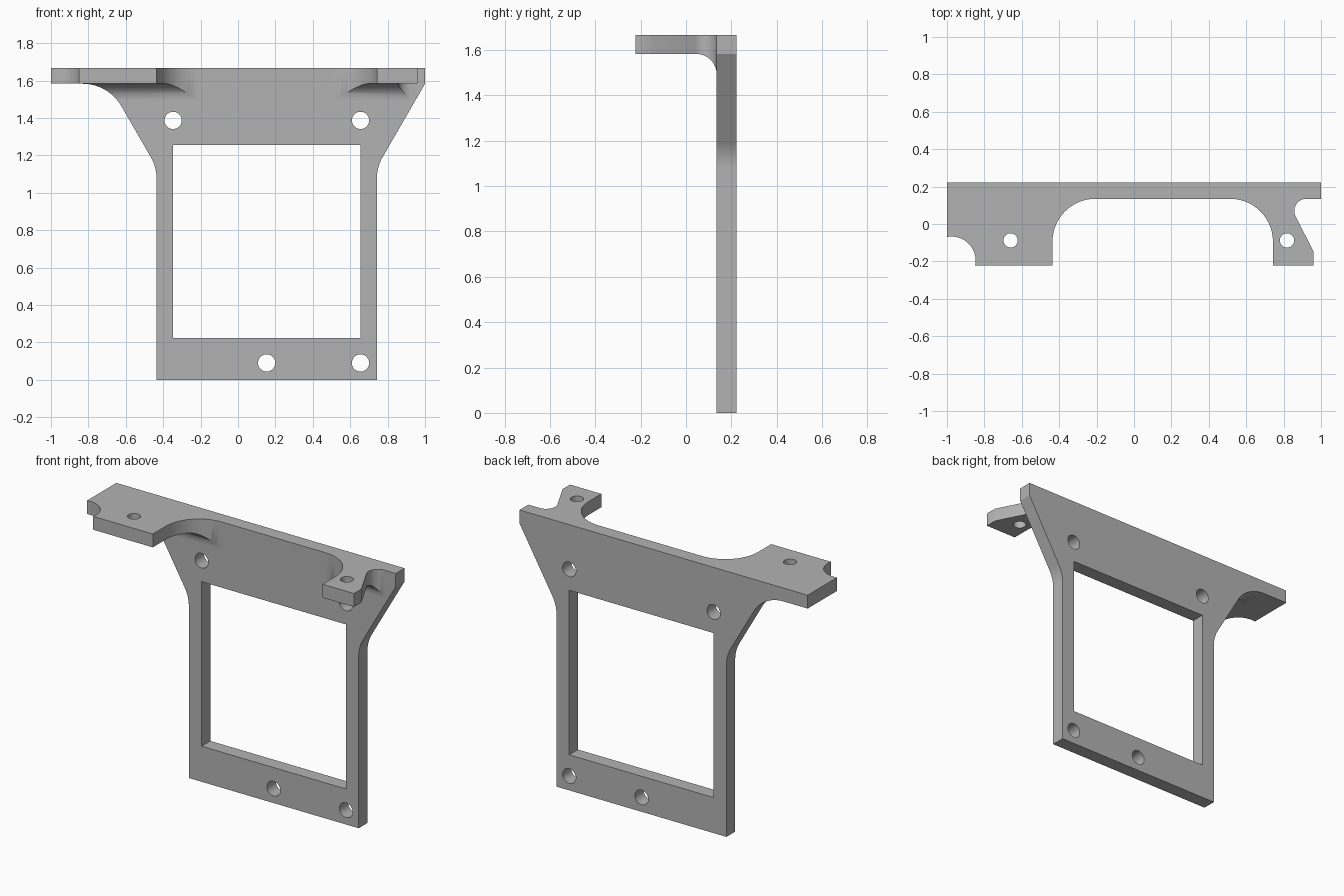
import bpy, bmesh, math
from mathutils import Vector

if "Cube" in bpy.data.objects:
    bpy.data.objects.remove(bpy.data.objects["Cube"], do_unlink=True)

TOP, UNDER = 1.667, 1.583      # plate top and underside
FRONT, BACK = 0.135, 0.222     # panel front and back
LEFT, RIGHT = -0.436, 0.743    # panel sides


def rounded(corners, steps=14):
    """Outline from (u, v) or (u, v, radius) corners."""
    out = []
    for i, c in enumerate(corners):
        p = Vector(c[:2])
        if len(c) < 3:
            out.append(p)
            continue
        radius = c[2]
        a = (Vector(corners[i - 1][:2]) - p).normalized()
        b = (Vector(corners[(i + 1) % len(corners)][:2]) - p).normalized()
        half = a.angle(b) / 2
        centre = p + (a + b).normalized() * radius / math.sin(half)
        start = p + a * radius / math.tan(half) - centre
        end = p + b * radius / math.tan(half) - centre
        first = math.atan2(start.y, start.x)
        sweep = math.remainder(math.atan2(end.y, end.x) - first, math.tau)
        for k in range(steps + 1):
            t = first + sweep * k / steps
            out.append(centre + Vector((math.cos(t), math.sin(t))) * radius)
    return out


def circle(u, v, r, n=40):
    return [Vector((u + r * math.cos(k * math.tau / n), v + r * math.sin(k * math.tau / n)))
            for k in range(n)]


def prism(name, outline, axis, low, high):
    """Closed solid from a flat outline swept along one axis."""
    place = {"x": lambda p, d: (d, p.x, p.y),
             "y": lambda p, d: (p.x, d, p.y),
             "z": lambda p, d: (p.x, p.y, d)}[axis]
    bm = bmesh.new()
    near = [bm.verts.new(place(p, low)) for p in outline]
    far = [bm.verts.new(place(p, high)) for p in outline]
    bm.faces.new(near[::-1])
    bm.faces.new(far)
    for i in range(len(near)):
        bm.faces.new((near[i - 1], near[i], far[i], far[i - 1]))
    bmesh.ops.recalc_face_normals(bm, faces=bm.faces[:])
    mesh = bpy.data.meshes.new(name)
    bm.to_mesh(mesh)
    bm.free()
    obj = bpy.data.objects.new(name, mesh)
    bpy.context.scene.collection.objects.link(obj)
    return obj


def combine(body, tool, operation):
    mod = body.modifiers.new("cut", "BOOLEAN")
    mod.operation, mod.solver, mod.object = operation, "EXACT", tool
    bpy.context.view_layer.update()
    bpy.context.view_layer.objects.active = body
    bpy.ops.object.modifier_apply(modifier=mod.name)
    bpy.data.objects.remove(tool, do_unlink=True)


# L-shaped bar with a filleted inside corner
bracket = prism("mounting_bracket", rounded([
    (BACK, 0), (BACK, TOP), (-BACK, TOP), (-BACK, UNDER),
    (FRONT, UNDER, 0.09), (FRONT, 0)]), "x", -1, 1)

# Flared front outline
combine(bracket, prism("front_outline", rounded([
    (LEFT, -0.1), (RIGHT, -0.1), (RIGHT, 1.138, 0.22), (1.1, 1.756),
    (-1.1, 1.756), (-1.1, UNDER), (-0.693, UNDER, 0.24), (LEFT, 1.138, 0.22)]),
    "y", -0.5, 0.5), "INTERSECT")

# Plate outline with the two mounting tabs
combine(bracket, prism("plate_outline", rounded([
    (-1.1, 0.3), (-1.1, -0.3), (LEFT, -0.3), (LEFT, FRONT, 0.23),
    (RIGHT, FRONT, 0.23), (RIGHT, -0.3), (0.96, -0.3), (0.96, -0.147),
    (0.816, FRONT, 0.065), (1.1, FRONT), (1.1, 0.3)]),
    "z", -0.5, 2), "INTERSECT")

# Panel window
combine(bracket, prism("window", rounded([
    (-0.347, 0.223), (0.655, 0.223), (0.655, 1.255), (-0.347, 1.255)]),
    "y", 0, 0.5), "DIFFERENCE")

# Panel screw holes
for x, z in [(-0.347, 1.387), (0.655, 1.387), (0.153, 0.09), (0.655, 0.09)]:
    combine(bracket, prism("panel_hole", circle(x, z, 0.046), "y", 0, 0.5), "DIFFERENCE")

# Tab screw holes and the round corner notch
for x, y, r in [(-0.66, -0.088, 0.038), (0.818, -0.088, 0.038), (-0.975, -0.195, 0.128)]:
    combine(bracket, prism("tab_hole", circle(x, y, r), "z", 1.4, 2), "DIFFERENCE")

# Grey finish
grey = bpy.data.materials.new("plain_grey")
grey.use_nodes = True
colour = (0.45, 0.45, 0.45, 1)
grey.diffuse_color = colour
grey.node_tree.nodes["Principled BSDF"].inputs["Base Color"].default_value = colour
bracket.data.materials.clear()
bracket.data.materials.append(grey)

# Smooth curves, crisp edges
bpy.ops.object.select_all(action="DESELECT")
bracket.select_set(True)
bpy.context.view_layer.objects.active = bracket
bpy.ops.object.shade_smooth_by_angle(angle=math.radians(30))
normals = bracket.modifiers.new("flat_faces", "WEIGHTED_NORMAL")
normals.keep_sharp = True
